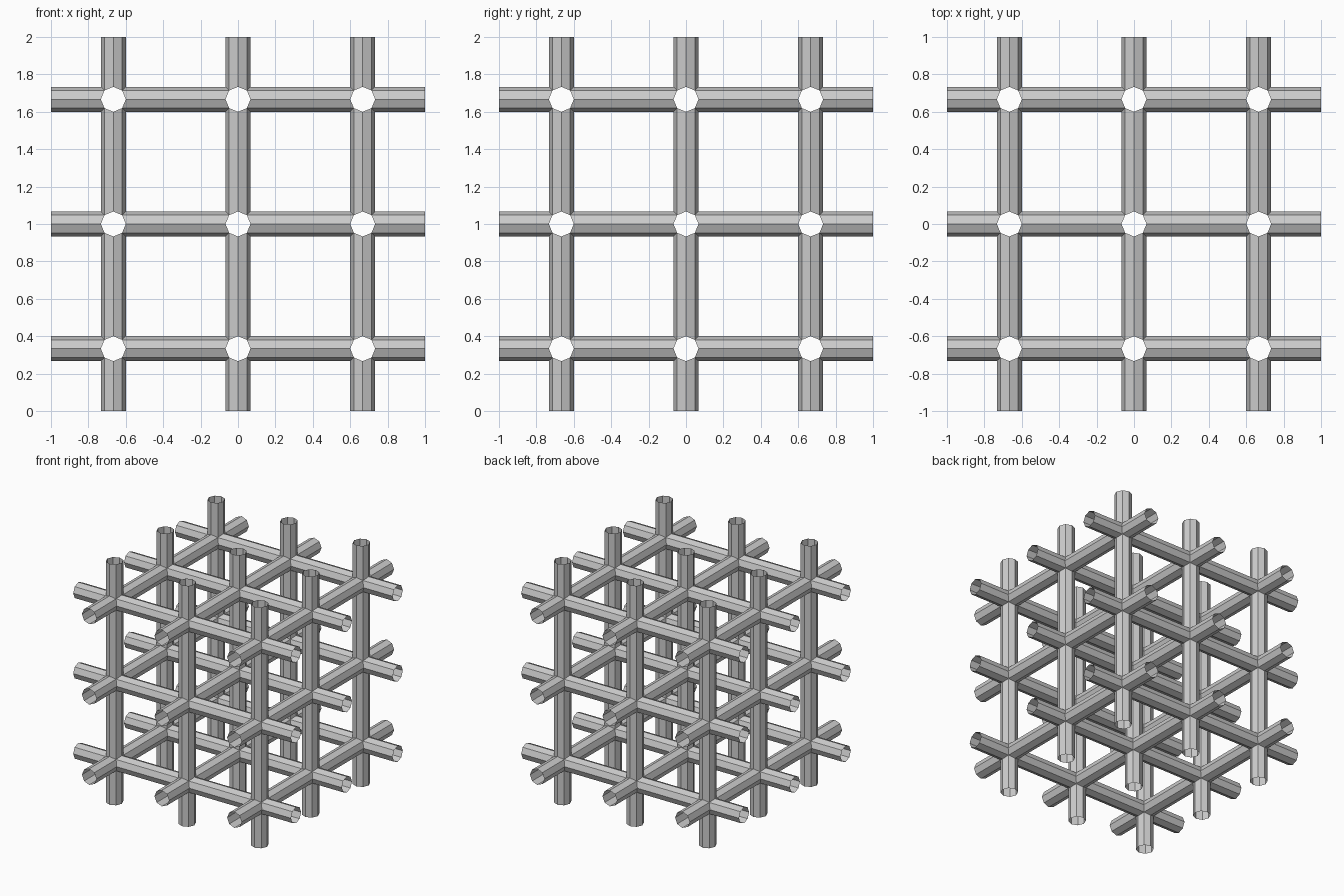
import bpy
import bmesh
from math import cos, sin, pi
from mathutils import Vector

RADIUS = 0.0667      # tube radius
CELL = 2 / 3         # spacing of the joints
SIDES = 8

cube = bpy.data.objects.get("Cube")
if cube:
    bpy.data.objects.remove(cube, do_unlink=True)

grey = bpy.data.materials.new("light_grey")
grey.use_nodes = True
colour = (0.6, 0.6, 0.6, 1)
grey.diffuse_color = colour
grey.node_tree.nodes["Principled BSDF"].inputs["Base Color"].default_value = colour


def add_arm(bm, axis, sign):
    """Open octagonal tube from the mitred joint to the cell border."""
    inner, outer = [], []
    for i in range(SIDES):
        a = 2 * pi * i / SIDES
        u, v = RADIUS * cos(a), RADIUS * sin(a)
        # The mitre follows the wider of the two cross-section offsets
        for ring, reach in ((inner, max(abs(u), abs(v))), (outer, CELL / 2)):
            p = Vector()
            p[axis] = sign * reach
            p[(axis + 1) % 3] = u
            p[(axis + 2) % 3] = v
            ring.append(bm.verts.new(p))
    for i in range(SIDES):
        j = (i + 1) % SIDES
        quad = [inner[i], inner[j], outer[j], outer[i]]
        bm.faces.new(quad if sign > 0 else quad[::-1])


# One six-armed joint, welded where the arms meet
bm = bmesh.new()
for axis in range(3):
    for sign in (-1, 1):
        add_arm(bm, axis, sign)
bmesh.ops.remove_doubles(bm, verts=bm.verts, dist=0.0005)
bmesh.ops.recalc_face_normals(bm, faces=bm.faces)
mesh = bpy.data.meshes.new("tube_lattice")
bm.to_mesh(mesh)
bm.free()
mesh.materials.append(grey)

lattice = bpy.data.objects.new("tube_lattice", mesh)
bpy.context.collection.objects.link(lattice)
lattice.location = (-CELL, -CELL, CELL / 2)

# Repeat the joint three times along each axis, welding the tube ends
for axis, name in enumerate("xyz"):
    array = lattice.modifiers.new("repeat_" + name, 'ARRAY')
    array.count = 3
    array.use_relative_offset = False
    array.use_constant_offset = True
    offset = Vector()
    offset[axis] = CELL
    array.constant_offset_displace = offset
    array.use_merge_vertices = True
    array.merge_threshold = 0.001
